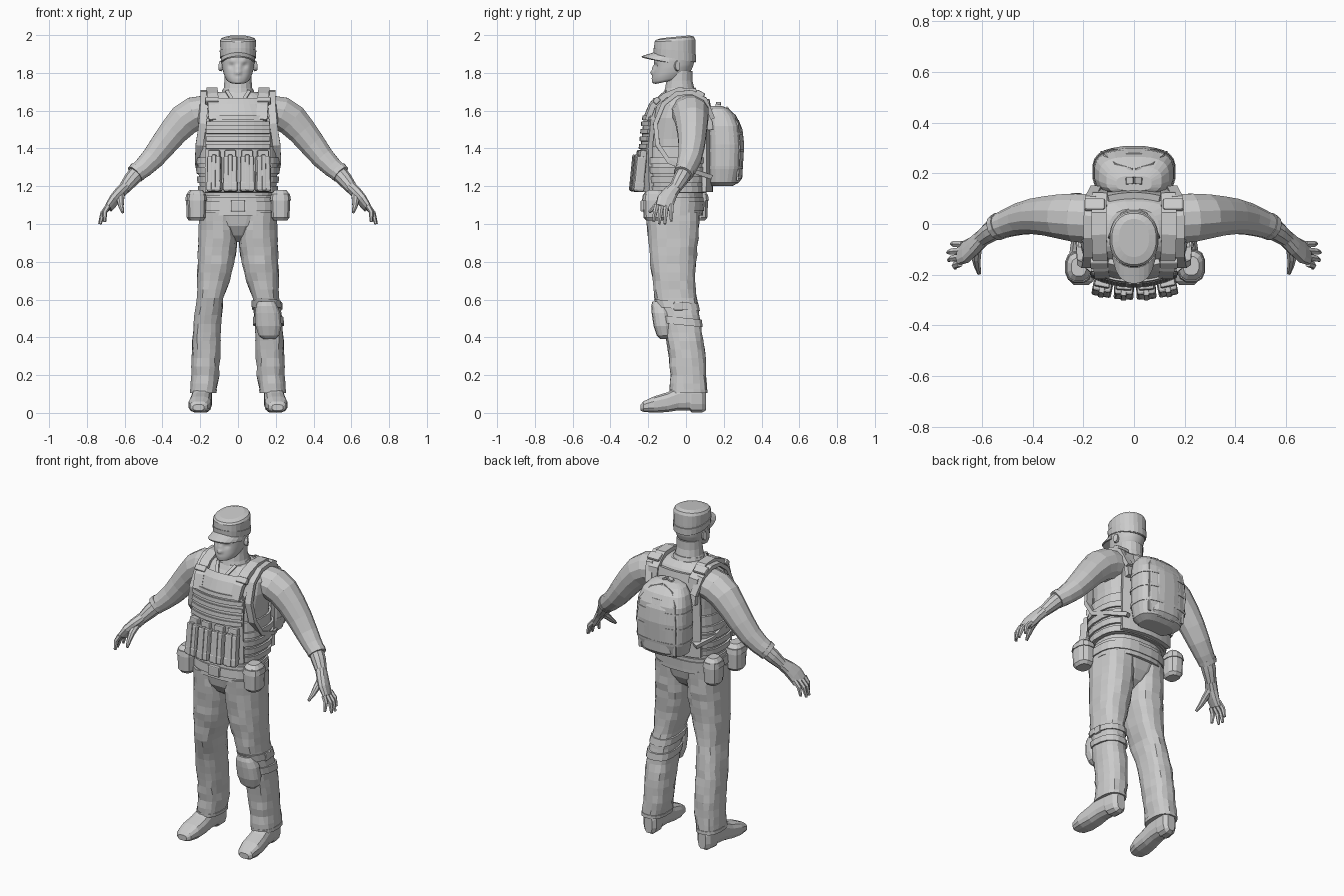
import bpy, bmesh, random
from math import sin, cos, pi, exp, copysign
from mathutils import Vector, Matrix

random.seed(4)
X, Y, Z = Vector((1, 0, 0)), Vector((0, 1, 0)), Vector((0, 0, 1))

def add(name, bm, mirror=False, thick=0):
    bmesh.ops.recalc_face_normals(bm, faces=bm.faces)
    me = bpy.data.meshes.new(name)
    bm.to_mesh(me)
    bm.free()
    ob = bpy.data.objects.new(name, me)
    bpy.context.collection.objects.link(ob)
    if thick:
        m = ob.modifiers.new("thickness", 'SOLIDIFY')
        m.thickness, m.offset = thick, 0
    if mirror:
        ob.modifiers.new("mirror", 'MIRROR')
    return ob

def section(c, u, v, ru, rv, p, n):
    pts = []
    for i in range(n):
        a = (i + .5) / n * 2 * pi
        s, t = (copysign(abs(k) ** (2 / p), k) for k in (cos(a), sin(a)))
        pts.append(Vector(c) + u * ru * s + v * rv * t)
    return pts

def loft(name, rings, mirror=False):
    bm = bmesh.new()
    vs = [[bm.verts.new(p) for p in r] for r in rings]
    for a, b in zip(vs, vs[1:]):
        for i in range(len(a)):
            j = (i + 1) % len(a)
            bm.faces.new((a[i], a[j], b[j], b[i]))
    bm.faces.new(vs[0])
    bm.faces.new(vs[-1])
    return add(name, bm, mirror)

def lerp(table, z):
    z = min(max(z, table[0][0]), table[-1][0])
    for a, b in zip(table, table[1:]):
        if z <= b[0]:
            t = (z - a[0]) / (b[0] - a[0])
            return [p + (q - p) * t for p, q in zip(a, b)]

def shell(name, table, zs=None, n=20, p=2.4, grow=0, jitter=0, tilt=(0, 0), mirror=False):
    """Upright loft; table rows are z, centre x, half width, front y, back y."""
    zs = zs or [r[0] for r in table]
    rings = []
    for z in zs:
        _, cx, hx, yf, yb = lerp(table, z)
        r = section((cx, (yf + yb) / 2, z), X, Y, hx + grow, (yb - yf) / 2 + grow, p, n)
        k = tilt[0] + (tilt[1] - tilt[0]) * (z - zs[0]) / (zs[-1] - zs[0])
        for q in r:
            q.z += k * (q.y - (yf + yb) / 2)
            q.x += random.uniform(-jitter, jitter)
            q.y += random.uniform(-jitter, jitter)
        rings.append(r)
    return loft(name, rings, mirror)

def tube(name, path, n=10, p=2, ref=Y, mirror=True):
    """Loft along a path; rows are x, y, z, radius along ref, other radius."""
    pts = [Vector(r[:3]) for r in path]
    rings = []
    for i, r in enumerate(path):
        t = (pts[min(i + 1, len(pts) - 1)] - pts[max(i - 1, 0)]).normalized()
        u = (ref - t * ref.dot(t)).normalized()
        rings.append(section(pts[i], u, t.cross(u), r[3], r[4], p, n))
    return loft(name, rings, mirror)

def ribbon(name, pts, w, t, mirror=True, ref=X):
    return tube(name, [(*q, w, t) for q in pts], 4, 8, ref, mirror)

def box(name, c, size, rz=0, rx=0, bevel=.012, mirror=False):
    bm = bmesh.new()
    bmesh.ops.create_cube(bm, size=1, matrix=Matrix.Diagonal((*size, 1)))
    bmesh.ops.bevel(bm, geom=bm.edges[:], offset=bevel, segments=2, affect='EDGES', profile=.5)
    bm.transform(Matrix.Translation(c) @ Matrix.Rotation(rz, 4, 'Z') @ Matrix.Rotation(rx, 4, 'X'))
    return add(name, bm, mirror)

def sheet(name, f, nu, vs, thick):
    """Curved panel: f(u, v) with u running -1..1."""
    bm = bmesh.new()
    g = [[bm.verts.new(f(2 * i / nu - 1, v)) for i in range(nu + 1)] for v in vs]
    for a, b in zip(g, g[1:]):
        for i in range(nu):
            bm.faces.new((a[i], a[i + 1], b[i + 1], b[i]))
    return add(name, bm, thick=thick)

# Head, with the face raised by soft bumps
HEAD = [(1.757, 0, .05, -.158, -.02), (1.765, 0, .061, -.172, 0), (1.785, 0, .071, -.175, .02), (1.80, 0, .077, -.174, .03),
        (1.83, 0, .084, -.170, .04), (1.87, 0, .089, -.168, .046), (1.92, 0, .086, -.165, .045)]
head = shell("head", HEAD, [1.757 + .163 * i / 22 for i in range(23)], 48, 2.2, tilt=(.22, 0))
BUMPS = [(0, -.175, 1.803, -.026, .013), (0, -.172, 1.828, -.014, .012), (0, -.172, 1.773, -.008, .014),
         (0, -.168, 1.745, -.008, .018), (.034, -.16, 1.838, .012, .014), (-.034, -.16, 1.838, .012, .014),
         (.03, -.163, 1.862, -.007, .015), (-.03, -.163, 1.862, -.007, .015)]
for v in head.data.vertices:
    v.co.y += sum(d * exp(-(v.co - Vector((x, y, z))).length_squared / r ** 2) for x, y, z, d, r in BUMPS)
for f in head.data.polygons:
    f.use_smooth = True
tube("ear", [(.078, -.05, 1.837, .014, .02), (.088, -.047, 1.837, .016, .029), (.098, -.043, 1.838, .014, .026)], 10)
shell("neck", [(1.66, 0, .12, -.13, .08), (1.69, 0, .09, -.12, .06), (1.72, 0, .077, -.112, .045), (1.76, 0, .073, -.105, .035),
               (1.81, 0, .072, -.10, .035)], n=16, p=2)

# Cap
CAP = [(1.875, 0, .09, -.168, .05), (1.92, 0, .094, -.17, .051), (1.97, 0, .096, -.168, .05),
       (1.983, 0, .088, -.16, .043), (1.991, 0, .06, -.13, .02)]
shell("cap_crown", CAP, n=24, p=2.2, tilt=(-.18, .1))
shell("cap_band", CAP, [1.878, 1.915], 24, 2.2, .004, tilt=(-.18, -.15))
sheet("cap_brim", lambda u, v: (.09 * sin(u * 1.3), -.06 - .108 * cos(u * 1.3) - .066 * v * (1 - u ** 4),
                                1.905 - .02 * v - .03 * u * u), 12, [0, .5, 1], .008)

# Shirt torso, collar and neckline
TORSO = [(1.08, 0, .185, -.19, .08), (1.25, 0, .195, -.2, .1), (1.45, 0, .2, -.205, .115), (1.56, 0, .215, -.19, .12),
         (1.63, 0, .21, -.16, .115), (1.67, 0, .175, -.13, .09), (1.70, 0, .10, -.115, .06)]
shell("shirt_torso", TORSO, n=24, p=2.5)
shell("collar", [(1.675, 0, .095, -.125, .065), (1.71, 0, .083, -.115, .052)], n=16, p=2, tilt=(.15, .15))
ribbon("neckline", [(.06, -.108, 1.705), (.035, -.15, 1.665), (.004, -.188, 1.6)], .01, .005)

# Arms and hands
tube("sleeve", [(.16, .02, 1.60, .10, .085), (.23, .025, 1.585, .098, .092), (.285, .03, 1.55, .09, .09),
                (.34, .032, 1.49, .080, .08), (.395, .03, 1.42, .072, .072), (.45, .02, 1.35, .064, .063),
                (.50, .003, 1.30, .056, .055), (.54, -.012, 1.268, .05, .05)], 12)
tube("cuff", [(.527, -.006, 1.281, .054, .054), (.545, -.015, 1.264, .052, .052)], 12)
tube("forearm", [(.52, -.002, 1.285, .044, .044), (.565, -.03, 1.235, .041, .041), (.605, -.06, 1.185, .032, .031)], 10)
PALM = Vector((-.35, 1, 0))
tube("palm", [(.598, -.055, 1.195, .032, .03), (.63, -.085, 1.16, .041, .028), (.658, -.107, 1.125, .049, .025),
              (.685, -.117, 1.085, .047, .018)], 10, 2.5, PALM)
for i, (tx, ty, tz) in enumerate([(.718, -.078, 1.015), (.733, -.112, 1.0), (.73, -.142, 1.0), (.705, -.172, 1.012)]):
    b = Vector((.675 + .004 * i, -.08 - .025 * i, 1.098))
    t = Vector((tx, ty, tz))
    m = (b + t) / 2 + Vector((.01, 0, .008))
    tube("finger", [(*b, .015, .015), (*m, .0135, .0135), (*t, .008, .008)], 6)
tube("thumb", [(.622, -.088, 1.155, .024, .022), (.622, -.135, 1.12, .019, .018), (.618, -.165, 1.09, .014, .014),
               (.61, -.195, 1.062, .008, .008)], 8, ref=X)

# Trousers and boots
LEG = [(.11, .184, .068, -.085, .112), (.2, .173, .073, -.083, .108), (.3, .17, .076, -.092, .104), (.4, .167, .077, -.107, .09),
       (.5, .16, .073, -.13, .077), (.6, .147, .07, -.165, .057), (.7, .13, .087, -.178, .05),
       (.8, .115, .098, -.19, .055), (.9, .107, .103, -.2, .065), (1.06, .104, .099, -.213, .075)]
shell("trouser_leg", LEG, [.11 + .95 * i / 21 for i in range(22)], 16, 2.5, jitter=.004, mirror=True)
shell("trouser_hem", LEG, [.105, .125], 16, 2.5, .003, mirror=True)
PELVIS = [(.905, 0, .02, -.11, -.02), (.94, 0, .07, -.165, .03), (.99, 0, .14, -.198, .06), (1.05, 0, .195, -.21, .075),
          (1.15, 0, .19, -.2, .08)]
shell("trouser_seat", PELVIS, n=20, p=2.8)
BOOT = [(-.24, .03, .045, .012), (-.225, .048, .062, .005), (-.17, .06, .088, 0), (-.1, .057, .11, .003),
        (-.04, .053, .14, .012), (.02, .05, .15, .012), (.03, .051, .15, 0), (.085, .045, .15, 0), (.105, .026, .12, .012)]
loft("boot", [section((.193 - .08 * (y + .05), y, (zt + zb) / 2), X, Z, hw, (zt - zb) / 2, 2.8, 12)
              for y, hw, zt, zb in BOOT], True)

# Knee pad on one leg
for z in (.485, .57):
    shell("knee_strap", LEG, [z - .02, z + .02], 16, 2.5, .009, tilt=(-.1, -.1))
shell("knee_pad", [(.39, .165, .03, -.135, -.09), (.41, .163, .056, -.155, -.07), (.46, .162, .07, -.172, -.07),
                   (.53, .157, .068, -.182, -.08), (.565, .152, .058, -.184, -.09), (.59, .15, .045, -.178, -.1)], n=14, p=2.4)
box("knee_buckle", (.222, -.04, .565), (.025, .05, .045), bevel=.006)

# Belt and hip pouches
shell("belt", [(1.045, 0, .205, -.222, .09), (1.14, 0, .2, -.215, .095)], n=24, p=2.6)
shell("inner_belt", [(1.07, 0, .211, -.228, .096), (1.12, 0, .208, -.224, .1)], n=24, p=2.6)
box("belt_buckle", (0, -.228, 1.095), (.075, .025, .06), bevel=.006)
for x, y, w, d in ((.225, -.165, .052, .062), (-.218, -.17, .05, .06), (-.228, .06, .048, .058)):
    shell("hip_pouch", [(1.018, x, w * .7, y - d * .7, y + d * .7), (1.035, x, w * .95, y - d * .95, y + d * .95),
                        (1.13, x, w, y - d, y + d), (1.16, x, w * .92, y - d * .92, y + d * .92),
                        (1.18, x, w * .6, y - d * .6, y + d * .6)], n=12, p=2.6)
    shell("hip_pouch_flap", [(1.125, x, w + .005, y - d - .005, y + d + .005), (1.155, x, w, y - d, y + d)], n=12, p=2.6)

# Vest: cummerbund, plates and webbing
VEST = [(1.165, 0, .2, -.205, .1), (1.3, 0, .213, -.22, .115), (1.41, 0, .208, -.215, .12)]
shell("cummerbund", VEST, n=24, p=2.8)
for z in (1.185, 1.235, 1.285, 1.335):
    shell("cummerbund_band", VEST, [z - .017, z + .017], 24, 2.8, .011)
PLATE = [(1.17, .17, -.222), (1.4, .168, -.228), (1.55, .165, -.213), (1.575, .15, -.208), (1.63, .115, -.185), (1.66, .1, -.16)]
zs = [r[0] for r in PLATE]

def plate(out=0, back=False):
    def f(u, z):
        _, hw, y = lerp(PLATE, z)
        if back:
            return (u * hw, .13 + out - 1.2 * (u * hw) ** 2 - .2 * max(0, z - 1.57), z)
        return (u * hw, y - out + 1.4 * (u * hw) ** 2, z)
    return f

sheet("front_plate", plate(), 8, zs, .025)
sheet("back_plate", plate(back=True), 8, zs, .025)
for z in (1.41, 1.45, 1.49, 1.53):
    sheet("webbing", plate(.016), 8, [z - .012, z + .012], .014)
sheet("chest_flap", plate(.014), 8, [1.55, 1.572], .014)

# Magazine pouches
for x in (-.125, -.04, .048, .132):
    y = -.262 + .8 * x * x
    tilt = -.1
    box("magazine_pouch", (x, y, 1.265), (.074, .054, .19), x * 1.5, tilt, .01)
    box("magazine", (x, y + .016, 1.35), (.06, .036, .08), x * 1.5, tilt, .006)
    box("pouch_strap", (x, y - .002, 1.27), (.022, .06, .19), x * 1.5, tilt, .004)
    box("pouch_base", (x, y - .006, 1.2), (.078, .058, .05), x * 1.5, tilt, .008)

# Shoulder straps of the vest and of the pack
ribbon("vest_strap", [(.125, -.203, 1.55), (.13, -.175, 1.625), (.135, -.11, 1.68), (.138, -.04, 1.708),
                      (.138, .04, 1.705), (.135, .11, 1.645), (.13, .13, 1.5)], .032, .016)
ribbon("pack_strap", [(.15, .14, 1.56), (.172, .1, 1.66), (.178, .03, 1.698), (.178, -.05, 1.69), (.178, -.12, 1.635),
                      (.187, -.162, 1.53), (.204, -.15, 1.42), (.208, -.09, 1.33), (.198, .04, 1.28), (.15, .13, 1.25)], .022, .013)
box("strap_buckle", (.138, -.155, 1.653), (.072, .03, .036), 0, -.75, .007, True)
box("strap_clip", (.155, .075, 1.69), (.08, .05, .026), 0, -.5, .007, True)

# Backpack
PACK = [(1.2, 0, .105, .13, .245), (1.22, 0, .14, .115, .28), (1.3, 0, .16, .11, .3), (1.42, 0, .163, .11, .303),
        (1.52, 0, .156, .11, .292), (1.575, 0, .138, .11, .265), (1.61, 0, .11, .115, .228), (1.625, 0, .07, .13, .19)]
shell("backpack", PACK, n=24, p=2.9)
shell("backpack_pocket", [(1.215, 0, .085, .2, .275), (1.24, 0, .1, .2, .298), (1.42, 0, .102, .2, .309),
                          (1.5, 0, .092, .2, .3), (1.55, 0, .06, .2, .28)], n=16, p=3)
for z in (1.3, 1.39, 1.48):
    shell("backpack_band", PACK, [z - .008, z + .008], 24, 2.9, .003)
ribbon("backpack_seam", [(.115, .272, 1.23), (.122, .284, 1.4), (.11, .272, 1.53), (.07, .235, 1.59), (.005, .215, 1.612)],
       .005, .01, ref=Y)
ribbon("carry_handle", [(.035, .165, 1.60), (.025, .17, 1.63), (.002, .172, 1.64)], .014, .006, ref=Y)
